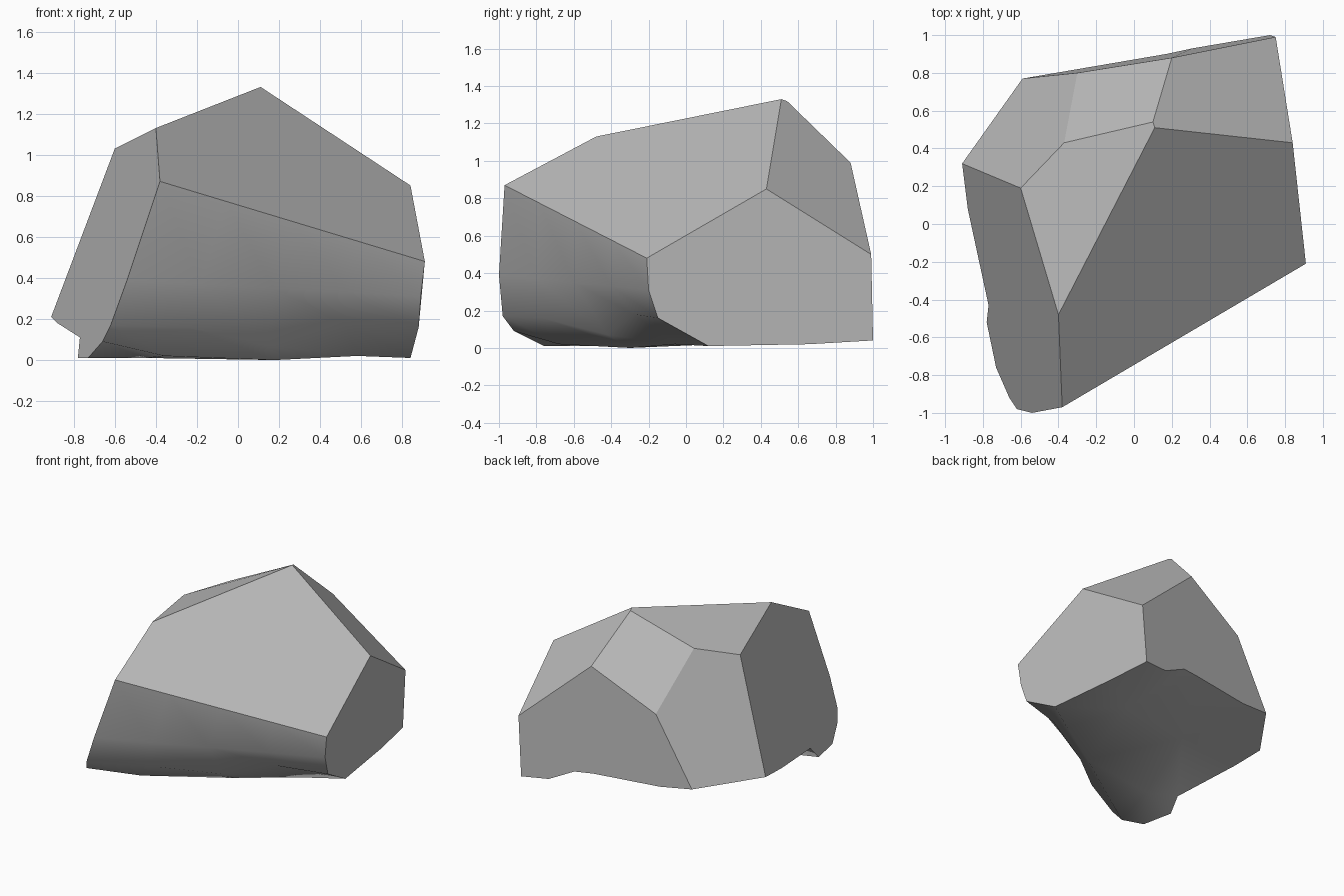
import bpy
import bmesh
from mathutils import Vector

default = bpy.data.objects.get("Cube")
if default:
    bpy.data.objects.remove(default, do_unlink=True)

# Stone material
stone = bpy.data.materials.new("stone grey")
stone.use_nodes = True
grey = (0.5, 0.5, 0.5, 1)
stone.diffuse_color = grey
stone.node_tree.nodes["Principled BSDF"].inputs["Base Color"].default_value = grey

# Corners of the broad split facets
corners = dict(
    peak=(.11, .51, 1.33), peak_back=(.10, .54, 1.32),
    right_shoulder=(.84, .43, .85), right_front=(.91, -.21, .48),
    front_tip=(-.38, -.97, .87), ridge=(-.40, -.48, 1.13),
    left_shoulder=(-.60, .19, 1.03), left_point=(-.91, .32, .21),
    back_left=(-.59, .77, .20), back_dent=(-.37, .43, 1.11),
    back_ridge=(.20, .88, .99), back_right=(.75, .99, .50),
    back_slope=(-.30, .80, .72),
)

# Lower rim, where the facets meet the worn underside
corners.update(
    notch_side=(-.88, .08, .18), notch_top=(-.77, -.43, .11),
    notch_foot=(-.78, -.52, .01), toe=(-.73, -.76, .01),
    back_foot=(.72, 1, .04), right_foot=(.77, .66, .02),
    rim_a=(.51, .96, .06), rim_b=(.31, .93, .16),
    rim_c=(.17, .90, .17), rim_d=(-.34, .81, .17),
)

# Worn front: rows running from the front tip to the right corner
corners.update(
    tip_mid=(-.54, -1, .39), right_mid=(.89, -.20, .31),
    tip_low=(-.62, -.98, .17), dip_a=(-.25, -.77, .16),
    dip_b=(.15, -.42, .07), dip_c=(.52, -.28, .18),
    right_low=(.88, -.15, .16),
    tip_base=(-.66, -.92, .09), base_a=(-.36, -.68, .02),
    base_b=(.18, -.30, 0), base_c=(.58, -.06, .02),
    right_base=(.84, .12, .01),
    under_a=(-.45, -.40, .01), under_b=(-.20, .30, .06),
    under_c=(.40, .40, .03),
)


def straight_row(start, end, name):
    """Add three evenly spaced corners between two existing ones."""
    a, b = Vector(corners[start]), Vector(corners[end])
    names = [name + letter for letter in "abc"]
    for i, key in enumerate(names, 1):
        corners[key] = a.lerp(b, i / 4)
    return [start, *names, end]


rows = [
    straight_row("front_tip", "right_front", "brow_"),
    straight_row("tip_mid", "right_mid", "belly_"),
    "tip_low dip_a dip_b dip_c right_low".split(),
    "tip_base base_a base_b base_c right_base".split(),
]

# Flat facets: front slope, crown, left, left back, back top, right back, right, back
facets = [
    ["peak", "right_shoulder", *reversed(rows[0]), "ridge"],
    "ridge left_shoulder back_dent peak_back peak".split(),
    "front_tip ridge left_shoulder left_point notch_side notch_top notch_foot "
    "toe tip_base tip_low tip_mid".split(),
    "left_shoulder back_dent back_slope back_left left_point".split(),
    "back_dent peak_back back_ridge back_slope".split(),
    "peak peak_back back_ridge back_right right_shoulder".split(),
    "right_shoulder back_right back_foot right_foot right_base right_low "
    "right_mid right_front".split(),
    "back_right back_ridge back_slope back_left rim_d rim_c rim_b rim_a back_foot".split(),
]

# Smooth worn faces: front strips, then the underside
worn = [
    [top[i], top[i + 1], low[i + 1], low[i]]
    for top, low in zip(rows, rows[1:]) for i in range(4)
]
worn += [face.split() for face in (
    "tip_base toe under_a base_a", "toe notch_foot under_a",
    "notch_foot notch_top under_a", "notch_top notch_side under_b under_a",
    "notch_side left_point back_left under_b", "back_left rim_d under_b",
    "rim_d rim_c under_b", "rim_c rim_b under_c under_b",
    "rim_b rim_a under_c", "rim_a back_foot under_c",
    "back_foot right_foot under_c", "right_foot right_base under_c",
    "right_base base_c under_c", "base_c base_b under_c",
    "base_b under_b under_c", "base_b under_a under_b", "base_b base_a under_a",
)]

# Assemble the rock
bm = bmesh.new()
verts = {name: bm.verts.new(co) for name, co in corners.items()}
for group, smooth in ((facets, False), (worn, True)):
    for names in group:
        bm.faces.new([verts[n] for n in names]).smooth = smooth
bmesh.ops.recalc_face_normals(bm, faces=bm.faces)

mesh = bpy.data.meshes.new("rock")
bm.to_mesh(mesh)
bm.free()
mesh.materials.append(stone)
rock = bpy.data.objects.new("rock", mesh)
bpy.context.collection.objects.link(rock)
